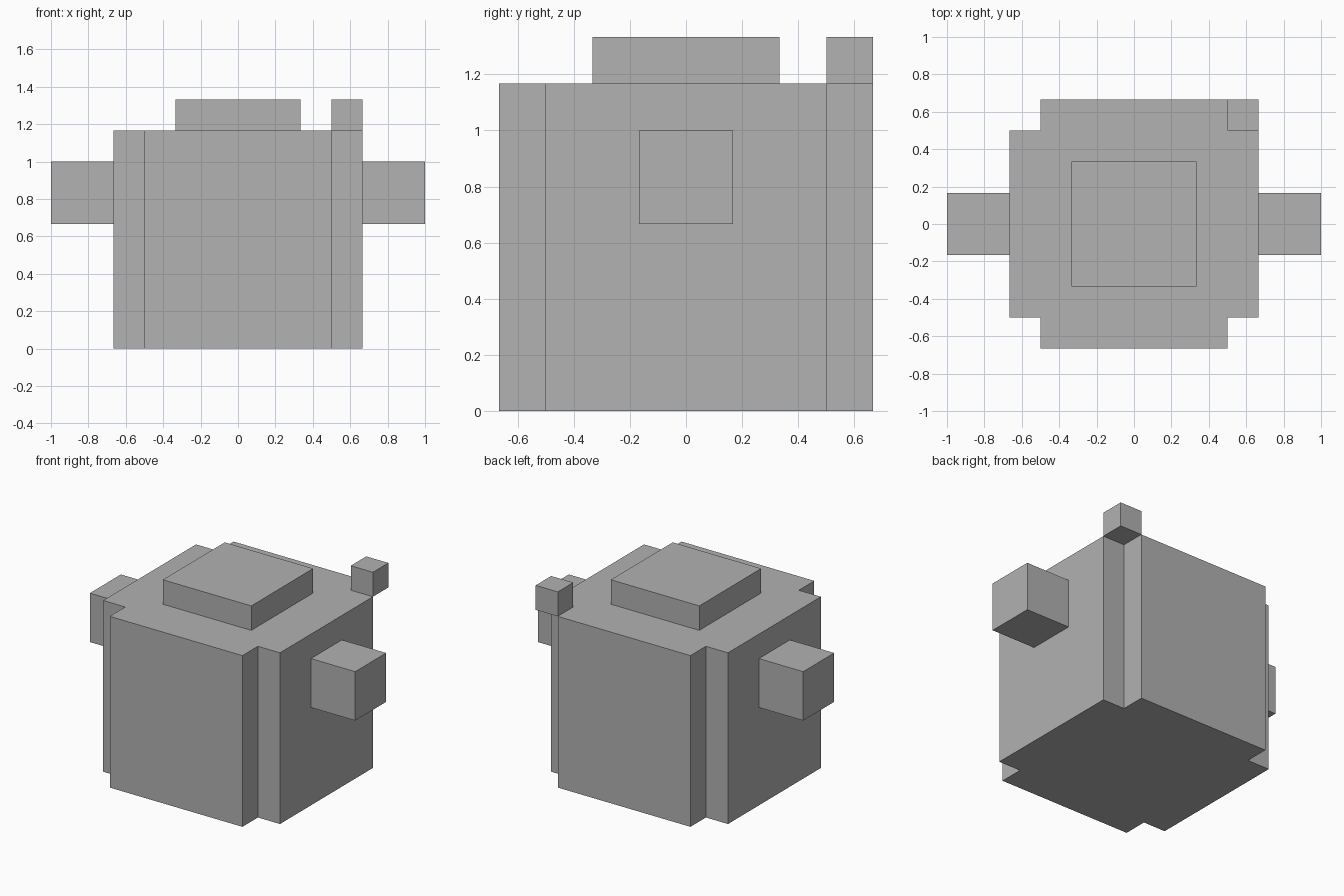
import bpy
import bmesh

if "Cube" in bpy.data.objects:
    bpy.data.objects.remove(bpy.data.objects["Cube"], do_unlink=True)

U = 1 / 6  # one grid cell of the blocky design

grey = bpy.data.materials.new("plain grey")
grey.use_nodes = True
colour = (0.445, 0.445, 0.445, 1)
grey.diffuse_color = colour
grey.node_tree.nodes["Principled BSDF"].inputs["Base Color"].default_value = colour


def prism(name, outline, bottom, top):
    """Extrude a flat outline, in cells, from bottom to top."""
    bm = bmesh.new()
    base = bm.faces.new([bm.verts.new((x * U, y * U, bottom * U)) for x, y in outline])
    side = bmesh.ops.extrude_face_region(bm, geom=[base])["geom"]
    raised = [v for v in side if isinstance(v, bmesh.types.BMVert)]
    bmesh.ops.translate(bm, verts=raised, vec=(0, 0, (top - bottom) * U))
    bmesh.ops.recalc_face_normals(bm, faces=bm.faces)
    mesh = bpy.data.meshes.new(name)
    bm.to_mesh(mesh)
    bm.free()
    mesh.materials.append(grey)
    obj = bpy.data.objects.new(name, mesh)
    bpy.context.scene.collection.objects.link(obj)
    return obj


def block(name, x0, x1, y0, y1, bottom, top):
    return prism(name, [(x0, y0), (x1, y0), (x1, y1), (x0, y1)], bottom, top)


# Body: a square block with a notch down each corner
corner = [(4, 3), (3, 3), (3, 4)]
outline = []
for turn in range(4):
    outline += corner
    corner = [(-y, x) for x, y in corner]
prism("body", outline, 0, 7)

# Raised lid on top
block("lid", -2, 2, -2, 2, 7, 8)

# Side arms
for name, start in (("left_arm", 4), ("right_arm", -6)):
    block(name, start, start + 2, -1, 1, 4, 6)

# Small cube above the back left notch
block("corner_cube", 3, 4, 3, 4, 7, 8)
